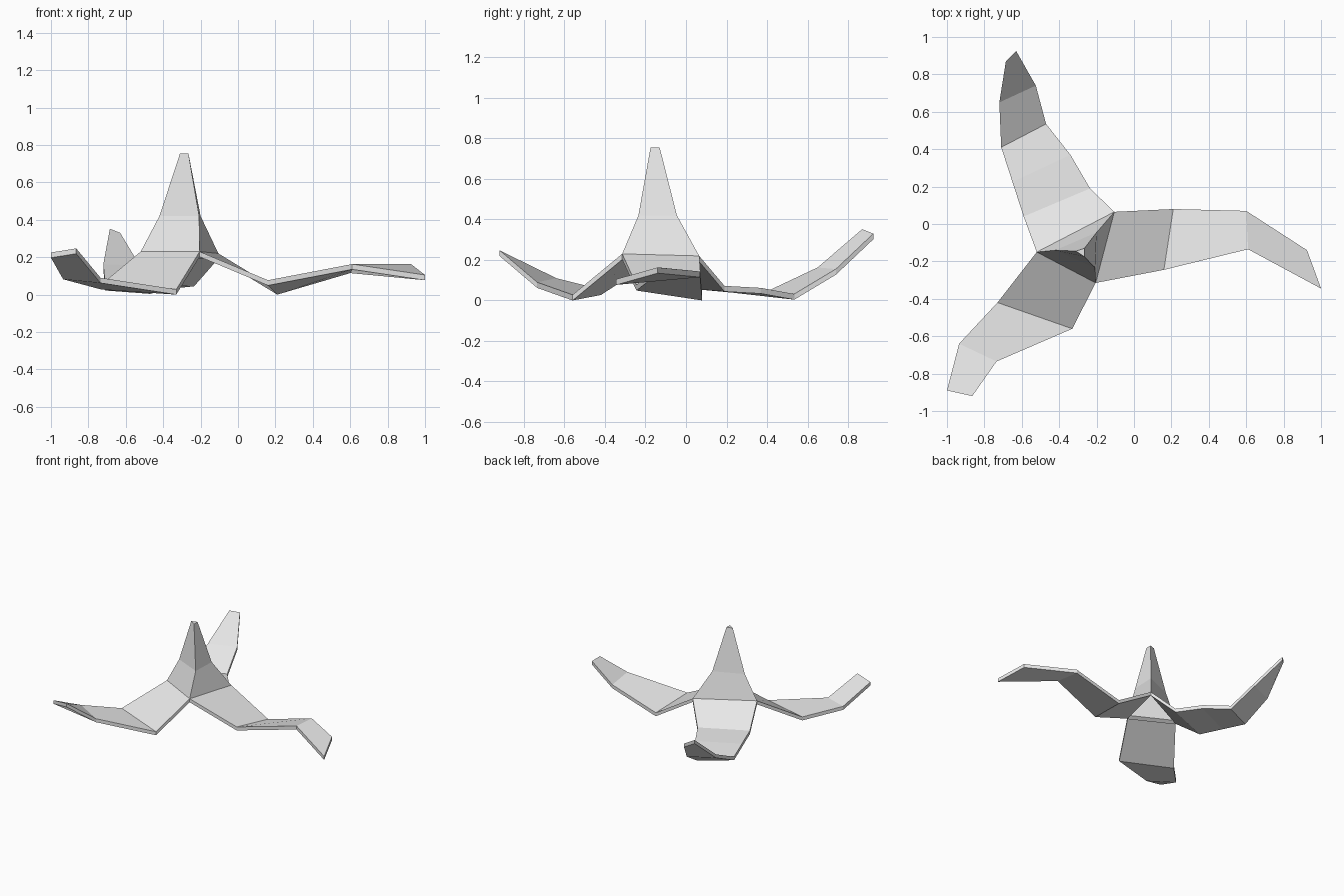
import bpy
import bmesh

if "Cube" in bpy.data.objects:
    bpy.data.objects.remove(bpy.data.objects["Cube"])

grey = bpy.data.materials.new("light_grey")
grey.diffuse_color = (0.8, 0.8, 0.8, 1)
grey.use_nodes = True
grey.node_tree.nodes["Principled BSDF"].inputs["Base Color"].default_value = grey.diffuse_color


def loft(name, rings, cap_end=True):
    """Skin a list of closed rings, leaving the first end open."""
    bm = bmesh.new()
    loops = [[bm.verts.new(p) for p in ring] for ring in rings]
    n = len(loops[0])
    for lo, hi in zip(loops, loops[1:]):
        for i in range(n):
            j = (i + 1) % n
            bm.faces.new((lo[i], lo[j], hi[j], hi[i]))
    if cap_end:
        bm.faces.new(loops[-1])
    mesh = bpy.data.meshes.new(name)
    bm.to_mesh(mesh)
    bm.free()
    mesh.materials.append(grey)
    obj = bpy.data.objects.new(name, mesh)
    bpy.context.collection.objects.link(obj)
    return obj


def arm(name, rows, thickness=0.028):
    """Flat bent arm; each row is the right and left top edge point, seen from the hub."""
    rings = []
    for r, l in rows:
        under = [(p[0], p[1], max(p[2] - thickness, 0)) for p in (l, r)]
        rings.append([r, l] + under)
    # section runs right, left, under left, under right: faces outward
    return loft(name, rings)


# Shared hub corners
A = (-0.52, -0.15, 0.23)
B = (-0.205, -0.315, 0.23)
C = (-0.105, 0.065, 0.22)

# Hollow three-sided spike
loft("spike", [
    [A, B, C],
    [(-0.42, -0.14, 0.42), (-0.208, -0.235, 0.42), (-0.20, -0.045, 0.42)],
    [(-0.31, -0.145, 0.755), (-0.265, -0.175, 0.755), (-0.265, -0.13, 0.755)],
])

# Arm to the right
arm("right_arm", [
    (B, C),
    ((0.16, -0.245, 0.077), (0.21, 0.08, 0.028)),
    ((0.61, -0.135, 0.163), (0.60, 0.07, 0.143)),
    ((1.0, -0.345, 0.105), (0.925, -0.14, 0.163)),
])

# Arm to the back
arm("back_arm", [
    (C, A),
    ((-0.235, 0.19, 0.072), (-0.59, 0.04, 0.084)),
    ((-0.34, 0.37, 0.062), (-0.65, 0.225, 0.067)),
    ((-0.47, 0.535, 0.032), (-0.71, 0.41, 0.05)),
    ((-0.525, 0.74, 0.155), (-0.72, 0.65, 0.163)),
    ((-0.63, 0.925, 0.33), (-0.685, 0.87, 0.352)),
])

# Arm to the front left
arm("front_arm", [
    (A, B),
    ((-0.73, -0.42, 0.055), (-0.33, -0.56, 0.028)),
    ((-0.935, -0.64, 0.11), (-0.735, -0.735, 0.09)),
    ((-1.0, -0.89, 0.225), (-0.865, -0.92, 0.247)),
])
